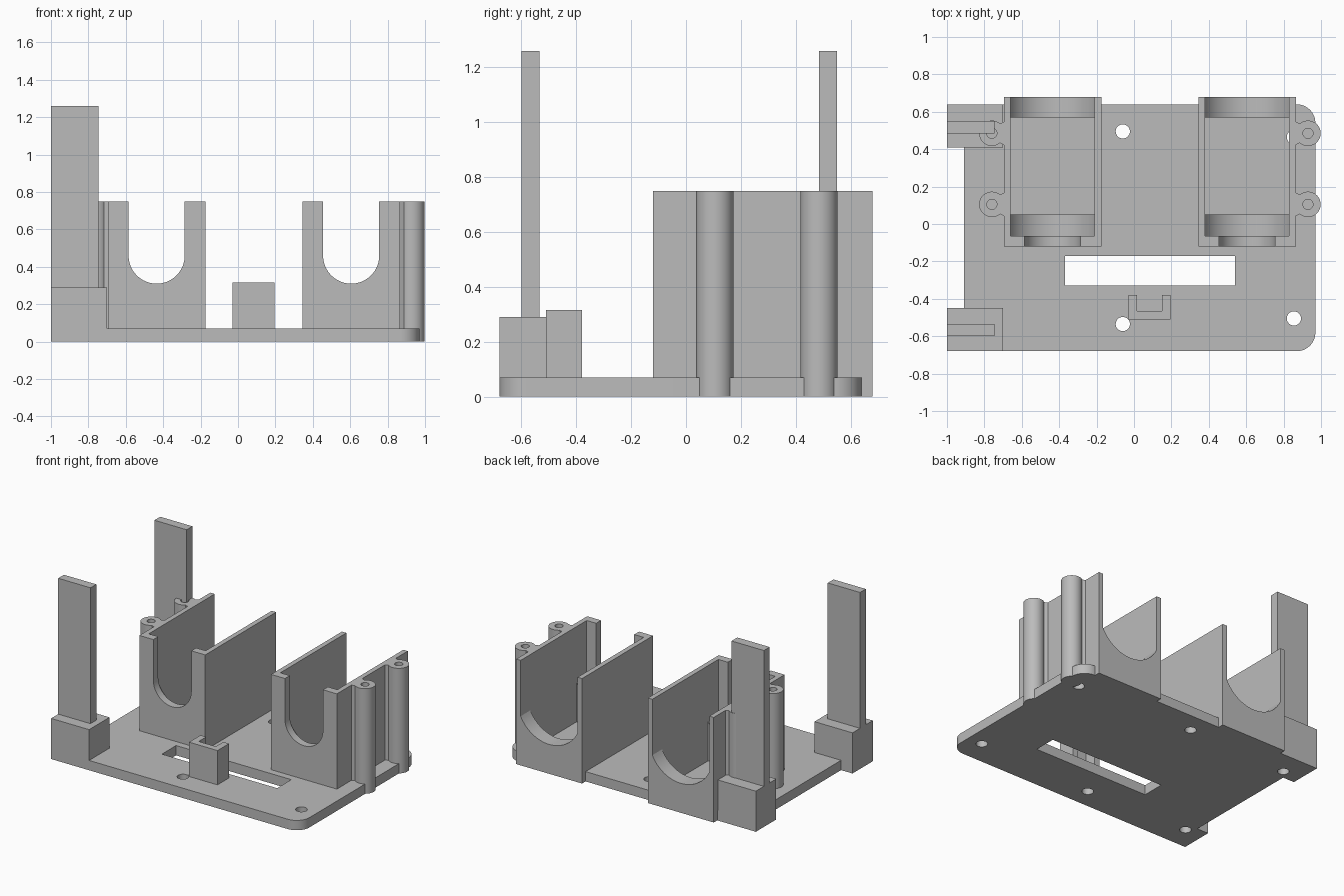
import bpy, bmesh
from math import sin, cos, pi, acos

cube = bpy.data.objects.get("Cube")
if cube:
    bpy.data.objects.remove(cube, do_unlink=True)

grey = bpy.data.materials.new("plain_grey")
grey.use_nodes = True
grey.diffuse_color = (0.5, 0.5, 0.5, 1)
grey.node_tree.nodes["Principled BSDF"].inputs["Base Color"].default_value = (0.5, 0.5, 0.5, 1)

PLATE, TOP = 0.07, 0.75


def finish(name, bm):
    bmesh.ops.remove_doubles(bm, verts=bm.verts, dist=0.0001)
    bmesh.ops.recalc_face_normals(bm, faces=bm.faces)
    mesh = bpy.data.meshes.new(name)
    bm.to_mesh(mesh)
    bm.free()
    mesh.materials.append(grey)
    obj = bpy.data.objects.new(name, mesh)
    bpy.context.collection.objects.link(obj)
    bpy.ops.object.select_all(action='DESELECT')
    obj.select_set(True)
    bpy.context.view_layer.objects.active = obj
    bpy.ops.object.shade_smooth_by_angle(angle=pi / 6)
    return obj


def arc(cx, cy, r, a0, a1, n=32):
    return [(cx + r * cos(a0 + (a1 - a0) * i / n), cy + r * sin(a0 + (a1 - a0) * i / n))
            for i in range(n + 1)]


def circle(cx, cy, r):
    return arc(cx, cy, r, 0, 2 * pi)[:-1]


def rect(x0, x1, y0, y1):
    return [(x0, y0), (x1, y0), (x1, y1), (x0, y1)]


def prism(name, loops, lo, hi, upright=False):
    """Extrude an outline with holes along z, or along y when upright."""
    curve = bpy.data.curves.new(name, 'CURVE')
    curve.dimensions, curve.fill_mode = '2D', 'BOTH'
    curve.extrude = (hi - lo) / 2
    for loop in loops:
        spline = curve.splines.new('POLY')
        spline.points.add(len(loop) - 1)
        for point, (x, y) in zip(spline.points, loop):
            point.co = (x, y, 0, 1)
        spline.use_cyclic_u = True
    helper = bpy.data.objects.new(name + "_curve", curve)
    bpy.context.collection.objects.link(helper)
    depsgraph = bpy.context.evaluated_depsgraph_get()
    mesh = bpy.data.meshes.new_from_object(helper.evaluated_get(depsgraph))
    bm = bmesh.new()
    bm.from_mesh(mesh)
    bpy.data.objects.remove(helper, do_unlink=True)
    bpy.data.meshes.remove(mesh)
    mid = (lo + hi) / 2
    for v in bm.verts:
        x, y, z = v.co
        v.co = (x, mid - z, y) if upright else (x, y, z + mid)
    return finish(name, bm)


def boss(name, x, y):
    """Round screw post with a blind hole in its top."""
    profile = [(0, 0), (0.068, 0), (0.068, TOP), (0.027, TOP), (0.027, 0.4), (0, 0.4)]
    bm = bmesh.new()
    verts = [bm.verts.new((x + r, y, z)) for r, z in profile]
    edges = [bm.edges.new(pair) for pair in zip(verts, verts[1:])]
    bmesh.ops.spin(bm, geom=verts + edges, cent=(x, y, 0), axis=(0, 0, 1),
                   angle=2 * pi, steps=40)
    finish(name, bm)


# Base plate with rounded right corners, left tabs, rear tabs, slot and screw holes
outline = [(-1, -0.68)]
outline += arc(0.87, -0.58, 0.1, -pi / 2, 0, 10)
outline += arc(0.87, 0.54, 0.1, 0, pi / 2, 10)
for right, left in ((0.865, 0.345), (-0.175, -0.695)):
    outline += [(right, 0.64), (right, 0.68), (left, 0.68), (left, 0.64)]
outline += [(-1, 0.64), (-1, 0.41), (-0.91, 0.41), (-0.91, -0.45), (-1, -0.45)]
holes = [(-0.06, 0.495), (-0.06, -0.535), (0.855, -0.505), (0.855, 0.465),
         (-0.86, -0.51), (-0.86, 0.47)]
prism("base_plate", [outline, rect(-0.37, 0.54, -0.33, -0.17)]
      + [circle(x, y, 0.038) for x, y in holes], 0, PLATE)

# Corner blocks with tall upright tabs
for side, y0, y1, p0 in (("front", -0.68, -0.45, -0.60), ("back", 0.41, 0.64, 0.485)):
    prism(side + "_corner_block", [rect(-1, -0.70, y0, y1)], PLATE, 0.29)
    prism(side + "_upright_tab", [rect(-1, -0.745, p0, p0 + 0.065)], 0.29, 1.26)

# Small notched stop near the front edge
stop = [(-0.03, -0.51), (0.195, -0.51), (0.195, -0.38), (0.15, -0.38),
        (0.15, -0.465), (0.015, -0.465), (0.015, -0.38), (-0.03, -0.38)]
prism("notched_stop", [stop], PLATE, 0.315)

# Two holders, each with side walls, slotted front wall, two cradles and two bosses
AXIS = 0.46
for side, cx, out in (("left", 0.605, 1), ("right", -0.435, -1)):
    for s, label in ((-1, "right"), (1, "left")):
        x0, x1 = sorted((cx + s * 0.225, cx + s * 0.26))
        prism(f"{side}_holder_{label}_wall", [rect(x0, x1, -0.12, 0.68)], PLATE, TOP)

    front = [(cx - 0.26, PLATE), (cx + 0.26, PLATE), (cx + 0.26, TOP), (cx + 0.15, TOP)]
    front += arc(cx, AXIS, 0.15, 0, -pi)
    front += [(cx - 0.15, TOP), (cx - 0.26, TOP)]
    prism(side + "_holder_front_wall", [front], -0.12, -0.065, upright=True)

    edge = acos(0.225 / 0.25)
    cradle = [(cx - 0.225, PLATE), (cx + 0.225, PLATE)]
    cradle += arc(cx, AXIS, 0.25, -edge, edge - pi)
    prism(side + "_front_cradle", [cradle], -0.065, 0.05, upright=True)
    prism(side + "_back_cradle", [cradle], 0.57, 0.68, upright=True)

    bx, wall = cx + out * 0.325, cx + out * 0.26
    for label, by in (("front", 0.105), ("back", 0.485)):
        boss(f"{side}_{label}_boss", bx, by)
        inner = bx - out * 0.04
        web = [(inner, by - 0.05), (wall, by - 0.062), (wall, by + 0.062), (inner, by + 0.05)]
        prism(f"{side}_{label}_boss_web", [web], PLATE / 2, TOP)
